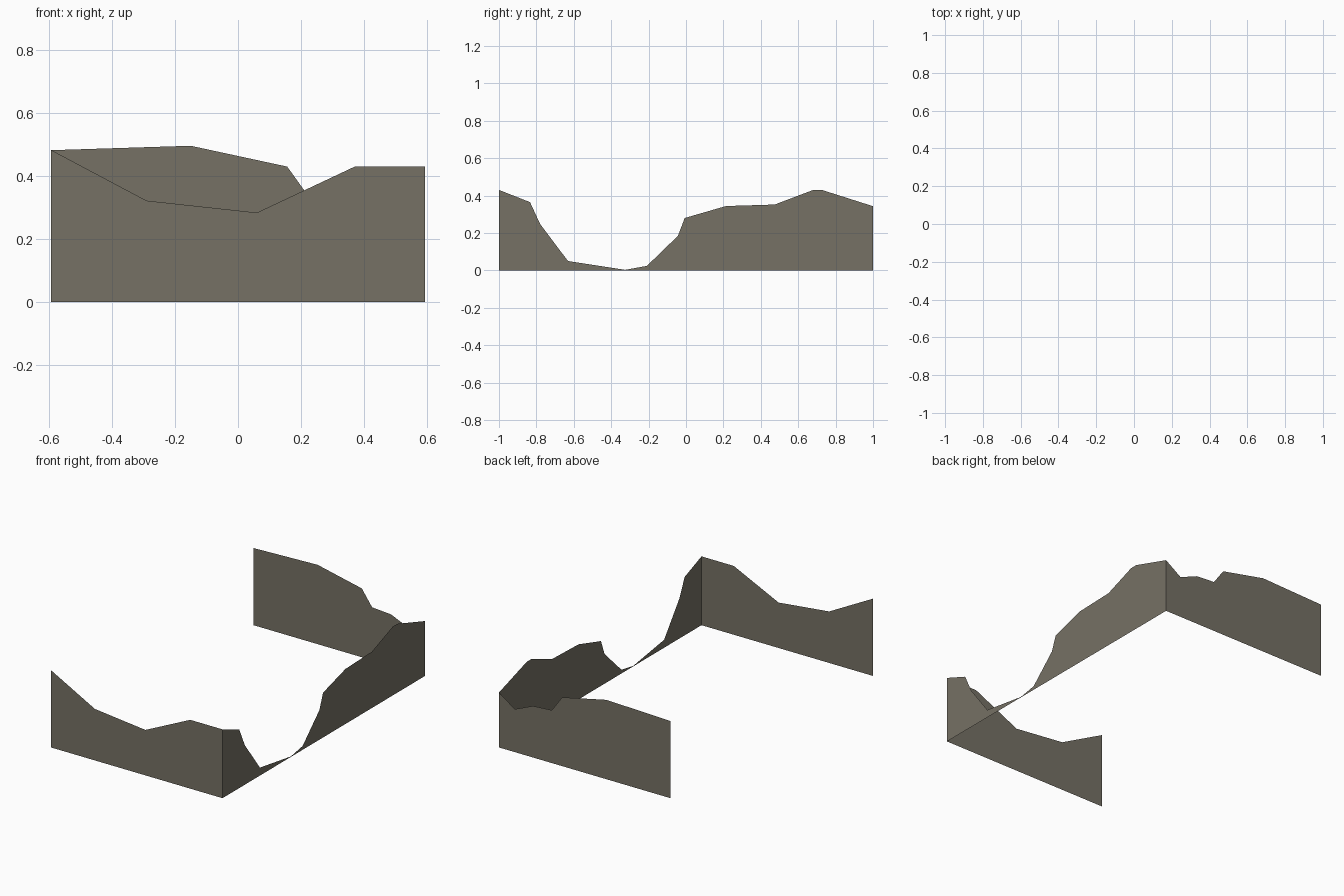
import bpy
import bmesh

if "Cube" in bpy.data.objects:
    bpy.data.objects.remove(bpy.data.objects["Cube"])

# one flat stone colour for all walls
stone = bpy.data.materials.new("grey_brown_stone")
stone.diffuse_color = (0.18, 0.165, 0.13, 1)
stone.use_nodes = True
stone.node_tree.nodes["Principled BSDF"].inputs["Base Color"].default_value = stone.diffuse_color

HALF_X, HALF_Y = 0.593, 1.0


def ragged_wall(name, profile, place):
    """Paper-thin wall: profile is (distance along wall, top height)."""
    bm = bmesh.new()
    low = [bm.verts.new(place(d, 0)) for d, h in profile]
    top = [bm.verts.new(place(d, h)) for d, h in profile]
    for i in range(len(profile) - 1):
        bm.faces.new((low[i], low[i + 1], top[i + 1], top[i]))
    # join the strips into one flat face
    inner = [e for e in bm.edges if len(e.link_faces) == 2]
    bmesh.ops.dissolve_edges(bm, edges=inner, use_verts=False)
    bmesh.ops.dissolve_verts(bm, verts=low[1:-1])
    mesh = bpy.data.meshes.new(name)
    bm.to_mesh(mesh)
    bm.free()
    mesh.materials.append(stone)
    obj = bpy.data.objects.new(name, mesh)
    bpy.context.collection.objects.link(obj)


# front wall, runs left to right
ragged_wall("front_wall",
            [(-HALF_X, 0.483), (-0.29, 0.322), (0.06, 0.284), (0.37, 0.43), (HALF_X, 0.43)],
            lambda d, h: (d, -HALF_Y, h))

# right wall, broken down to the ground near the middle
ragged_wall("right_wall",
            [(-HALF_Y, 0.43), (-0.834, 0.365), (-0.78, 0.248), (-0.631, 0.05),
             (-0.325, 0.003), (-0.209, 0.024), (-0.043, 0.185), (-0.007, 0.28),
             (0.214, 0.344), (0.474, 0.352), (0.68, 0.43), (0.727, 0.43), (HALF_Y, 0.343)],
            lambda d, h: (HALF_X, d, h))

# back wall, runs right to left so it faces outward
ragged_wall("back_wall",
            [(HALF_X, 0.343), (0.483, 0.269), (0.357, 0.322), (0.227, 0.331),
             (0.156, 0.43), (-0.15, 0.496), (-HALF_X, 0.482)],
            lambda d, h: (d, HALF_Y, h))
